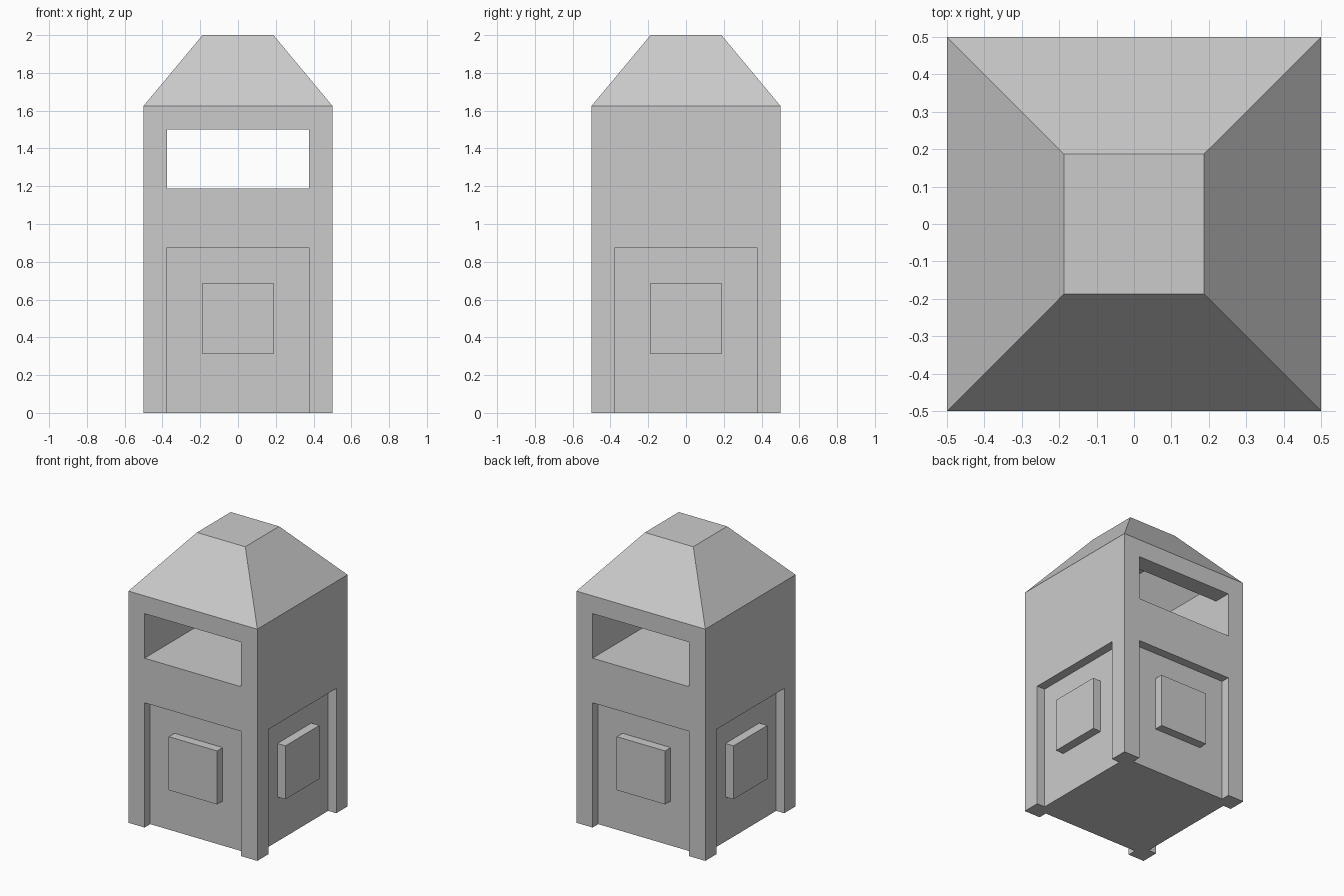
import bpy, bmesh
from math import pi
from mathutils import Matrix

if "Cube" in bpy.data.objects:
    bpy.data.objects.remove(bpy.data.objects["Cube"])


def stack(name, rings):
    """Closed solid from square-cornered rings (half x, half y, z)."""
    bm = bmesh.new()
    loops = [[bm.verts.new((sx * hx, sy * hy, z))
              for sx, sy in ((-1, -1), (1, -1), (1, 1), (-1, 1))]
             for hx, hy, z in rings]
    for low, high in zip(loops, loops[1:]):
        for i in range(4):
            j = (i + 1) % 4
            bm.faces.new((low[i], low[j], high[j], high[i]))
    bm.faces.new(loops[0][::-1])
    bm.faces.new(loops[-1])
    return finish(name, bm)


def four_boxes(name, half_width, depth_in, depth_out, z0, z1):
    """The same box repeated on all four sides."""
    bm = bmesh.new()
    size = (2 * half_width, depth_out - depth_in, z1 - z0)
    centre = (0, -(depth_in + depth_out) / 2, (z0 + z1) / 2)
    for k in range(4):
        m = (Matrix.Rotation(k * pi / 2, 4, 'Z') @ Matrix.Translation(centre)
             @ Matrix.Diagonal((*size, 1)))
        bmesh.ops.create_cube(bm, size=1, matrix=m)
    return finish(name, bm)


def finish(name, bm):
    bmesh.ops.recalc_face_normals(bm, faces=bm.faces)
    mesh = bpy.data.meshes.new(name)
    bm.to_mesh(mesh)
    bm.free()
    ob = bpy.data.objects.new(name, mesh)
    bpy.context.collection.objects.link(ob)
    return ob


def cut(target, cutter):
    cutter.hide_render = True
    cutter.display_type = 'WIRE'
    mod = target.modifiers.new(cutter.name, 'BOOLEAN')
    mod.operation = 'DIFFERENCE'
    mod.solver = 'EXACT'
    mod.object = cutter


# tower body with the truncated pyramid roof
body = stack("tower_body", [(.5, .5, 0), (.5, .5, 1.625), (.1875, .1875, 2)])

# hollow upper room, following the roof inside
cut(body, stack("room_cutter", [(.375, .375, 1.1875), (.375, .375, 1.625),
                                (.1875, .1875, 1.875)]))

# window opening through front and back
cut(body, stack("window_cutter", [(.375, .6, 1.1875), (.375, .6, 1.5)]))

# shallow recesses between the corner legs
cut(body, four_boxes("recess_cutter", .375, .4375, .6, -.1, .875))

# raised square panels in the recesses
four_boxes("raised_panels", .1875, .4375, .5, .3125, .6875)
